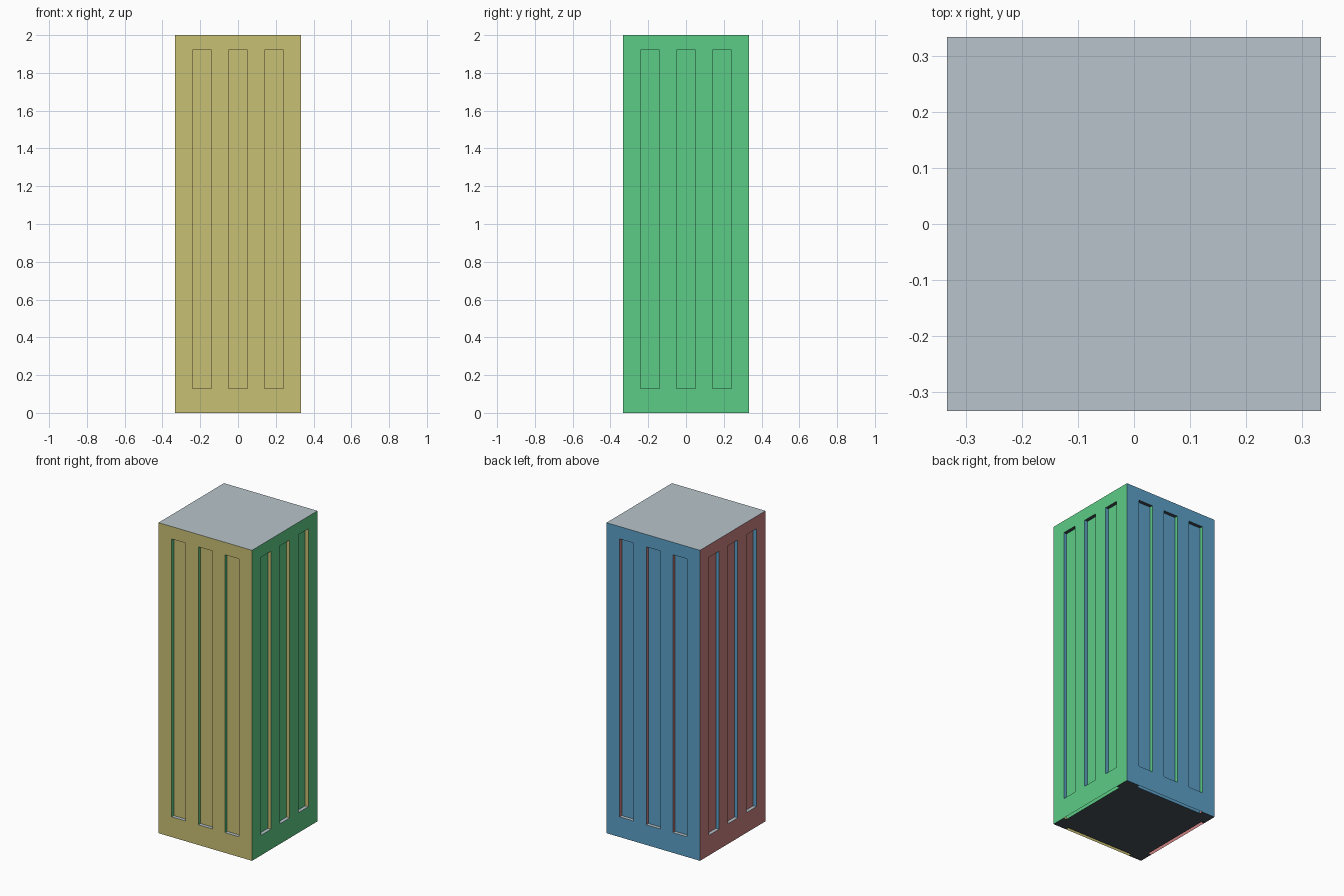
import bpy, bmesh, math
from mathutils import Matrix, Vector

if "Cube" in bpy.data.objects:
    bpy.data.objects.remove(bpy.data.objects["Cube"])

R, H, D = 0.333, 2.0, 0.022          # half width, height, groove depth
Z0, Z1 = 0.13, 1.92                  # groove bottom and top
XS = [-R, -0.24, -0.14, -0.05, 0.05, 0.14, 0.24, R]
ZS = [0, Z0, Z1, H]


def lin(h):
    c = [int(h[i:i + 2], 16) / 255 for i in (0, 2, 4)]
    return [v / 12.92 if v <= 0.04045 else ((v + 0.055) / 1.055) ** 2.4 for v in c] + [1]


# One colour for each facing direction
palette = [("front yellow", "c9c075", (0, -1, 0)), ("right green", "5ccc86", (1, 0, 0)),
           ("back blue", "5ca0c8", (0, 1, 0)), ("left red", "ca8080", (-1, 0, 0)),
           ("top grey", "b8c4cb", (0, 0, 1)), ("bottom dark", "474f58", (0, 0, -1))]
mats = []
for name, hexa, _ in palette:
    m = bpy.data.materials.new(name)
    m.diffuse_color = lin(hexa)
    m.use_nodes = True
    m.node_tree.nodes["Principled BSDF"].inputs["Base Color"].default_value = m.diffuse_color
    mats.append(m)


def quad(bm, pts, facing, rot=None):
    """Add a quad, turned so that it faces the given way."""
    pts, n = [Vector(p) for p in pts], Vector(facing)
    if (pts[1] - pts[0]).cross(pts[2] - pts[0]).dot(n) < 0:
        pts.reverse()
    if rot:
        pts = [rot @ p for p in pts]
    bm.faces.new([bm.verts.new(p) for p in pts])


def finish(bm, name):
    bmesh.ops.remove_doubles(bm, verts=bm.verts, dist=1e-5)
    bm.normal_update()
    for f in bm.faces:
        f.material_index = max(range(6), key=lambda i: f.normal.dot(Vector(palette[i][2])))
    me = bpy.data.meshes.new(name)
    bm.to_mesh(me)
    bm.free()
    for m in mats:
        me.materials.append(m)
    bpy.context.collection.objects.link(bpy.data.objects.new(name, me))


# Four grooved walls: slotted outer sheet, slot sides, recessed panel behind
for k, side in enumerate(("front", "right", "back", "left")):
    bm = bmesh.new()
    rot = Matrix.Rotation(k * math.pi / 2, 3, 'Z')
    y, yi = -R, -R + D
    for i in range(7):
        a, b = XS[i], XS[i + 1]
        for j in range(3):
            c, d = ZS[j], ZS[j + 1]
            if i % 2 == 1 and j == 1:
                for x, s in ((a, 1), (b, -1)):
                    quad(bm, [(x, y, c), (x, yi, c), (x, yi, d), (x, y, d)], (s, 0, 0), rot)
                for z, s in ((c, 1), (d, -1)):
                    quad(bm, [(a, y, z), (b, y, z), (b, yi, z), (a, yi, z)], (0, 0, s), rot)
            else:
                quad(bm, [(a, y, c), (b, y, c), (b, y, d), (a, y, d)], (0, -1, 0), rot)
    quad(bm, [(-0.24, yi, 0), (0.24, yi, 0), (0.24, yi, Z1), (-0.24, yi, Z1)], (0, -1, 0), rot)
    finish(bm, side + "_wall")

# Top cap
bm = bmesh.new()
quad(bm, [(-R, -R, H), (R, -R, H), (R, R, H), (-R, R, H)], (0, 0, 1))
finish(bm, "top_cap")

# Base with a thin open slit along each edge
bm = bmesh.new()
cuts = [-R, -R + D, -0.24, 0.24, R - D, R]
for i in range(5):
    for j in range(5):
        if {i, j} in ({0, 2}, {2, 4}):
            continue
        a, b, c, d = cuts[i], cuts[i + 1], cuts[j], cuts[j + 1]
        quad(bm, [(a, c, 0), (b, c, 0), (b, d, 0), (a, d, 0)], (0, 0, -1))
finish(bm, "base")
